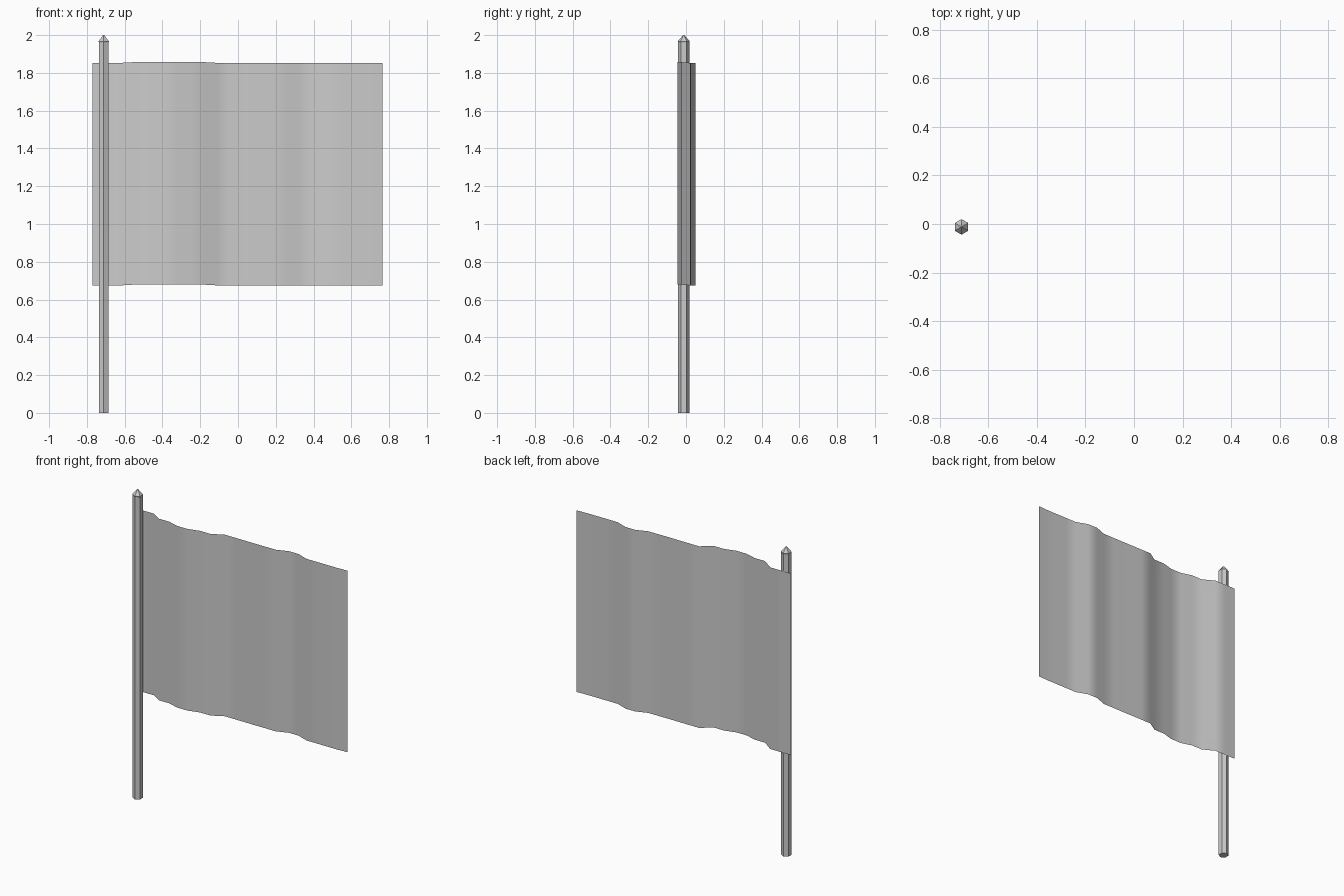
import bpy, bmesh, math

if "Cube" in bpy.data.objects:
    bpy.data.objects.remove(bpy.data.objects["Cube"])

PX, PY = -0.711, -0.012


def hex_part(name, r1, r2, z0, z1):
    # six-sided, corners pointing along y
    bm = bmesh.new()
    bmesh.ops.create_cone(bm, cap_ends=True, segments=6,
                          radius1=r1, radius2=r2, depth=z1 - z0)
    me = bpy.data.meshes.new(name)
    bm.to_mesh(me)
    bm.free()
    ob = bpy.data.objects.new(name, me)
    ob.location = (PX, PY, (z0 + z1) / 2)
    bpy.context.collection.objects.link(ob)
    xs = [abs(v.co.x) for v in me.vertices]
    ys = [abs(v.co.y) for v in me.vertices]
    if max(xs) > max(ys):
        ob.rotation_euler.z = math.radians(30)
    return ob


# pole and pointed finial with a slight flare
hex_part("pole", 0.03, 0.03, 0.0, 1.96)
hex_part("finial_collar", 0.027, 0.032, 1.955, 1.967)
hex_part("finial_tip", 0.032, 0.003, 1.967, 2.0)

# cloth: rippled profile seen from above
profile = [(-0.77, 0.022), (-0.695, 0.022), (-0.62, 0.022), (-0.55, -0.025),
           (-0.475, -0.025), (-0.405, -0.046), (-0.33, -0.046), (-0.255, -0.025),
           (-0.18, -0.025), (-0.11, 0.022), (-0.04, 0.022), (0.035, 0.022),
           (0.105, 0.021), (0.18, 0.022), (0.255, 0.022), (0.33, 0.05),
           (0.40, 0.05), (0.475, 0.022), (0.55, 0.022), (0.62, 0.022),
           (0.70, 0.022), (0.766, 0.026)]
ROWS = 12
Z0, Z1 = 0.675, 1.853
bm = bmesh.new()
grid = []
for x, y in profile:
    lift = 0.004 if -0.6 < x < -0.15 else 0.0
    grid.append([bm.verts.new((x, y, Z0 + lift + (Z1 - Z0) * j / ROWS))
                 for j in range(ROWS + 1)])
for a, b in zip(grid, grid[1:]):
    for j in range(ROWS):
        bm.faces.new((a[j], b[j], b[j + 1], a[j + 1])).smooth = True
me = bpy.data.meshes.new("flag_cloth")
bm.to_mesh(me)
bm.free()
flag = bpy.data.objects.new("flag_cloth", me)
bpy.context.collection.objects.link(flag)
